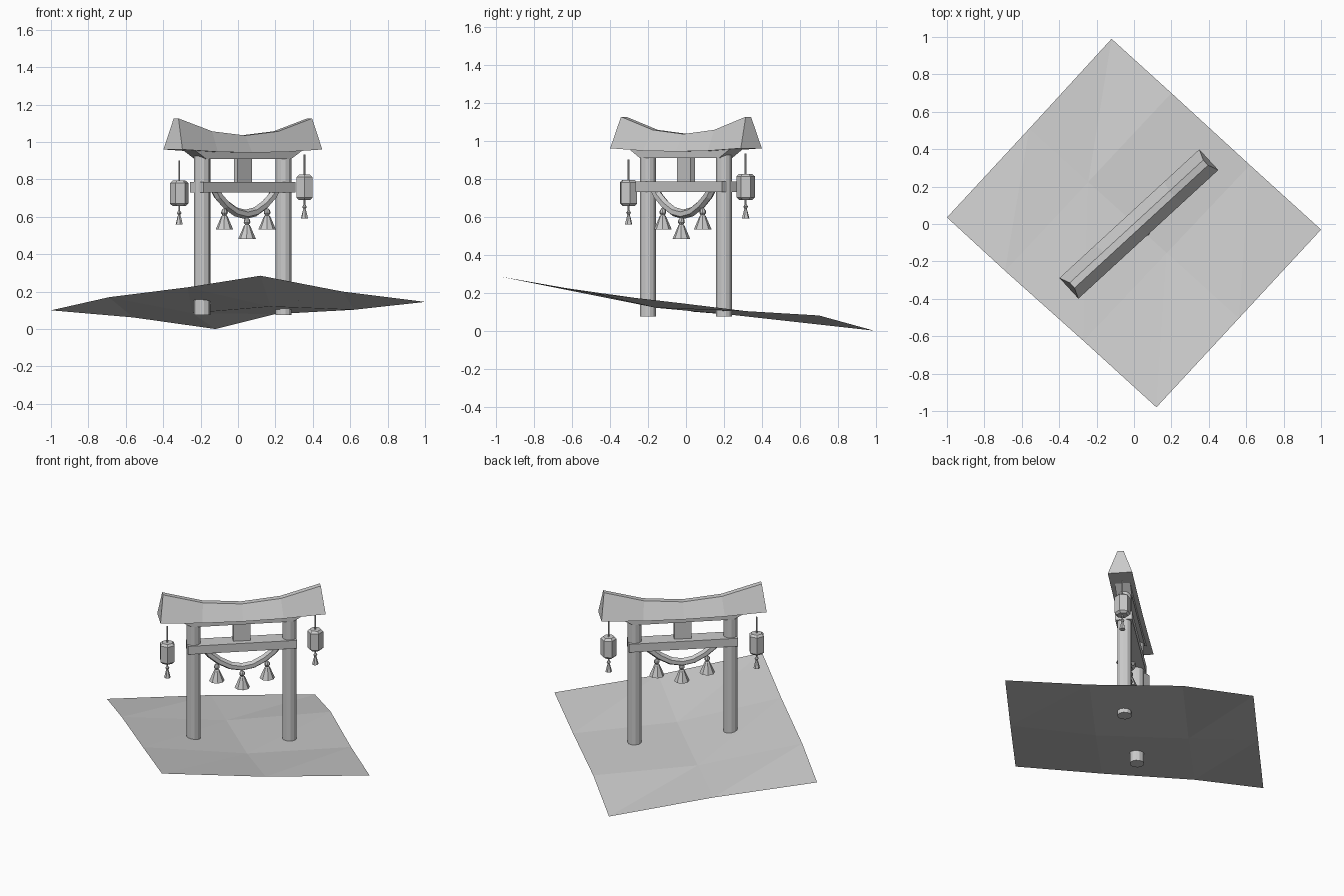
import bpy, bmesh, math
from mathutils import Matrix, Vector

if "Cube" in bpy.data.objects:
    bpy.data.objects.remove(bpy.data.objects["Cube"])

# the gate stands diagonally on its patch of ground; local x runs along the gate
GATE = Matrix.Translation((0.026, 0, 0)) @ Matrix.Rotation(math.radians(42.6), 4, 'Z')


def make(name, verts, faces, matrix=GATE):
    bm = bmesh.new()
    vs = [bm.verts.new(matrix @ Vector(v)) for v in verts]
    for f in faces:
        bm.faces.new([vs[i] for i in f])
    bmesh.ops.recalc_face_normals(bm, faces=bm.faces)
    mesh = bpy.data.meshes.new(name)
    bm.to_mesh(mesh)
    bm.free()
    ob = bpy.data.objects.new(name, mesh)
    bpy.context.collection.objects.link(ob)
    return ob


def loft(name, rings):
    """Skin a list of equal-sized closed rings and cap both ends."""
    n = len(rings[0])
    faces = [(r * n + i, r * n + (i + 1) % n, (r + 1) * n + (i + 1) % n, (r + 1) * n + i)
             for r in range(len(rings) - 1) for i in range(n)]
    faces += [tuple(range(n)), tuple((len(rings) - 1) * n + i for i in range(n))]
    return make(name, [v for ring in rings for v in ring], faces)


def turned(name, x, y, profile, sides, turn=0.0):
    """Faceted upright solid from (radius, z) pairs."""
    return loft(name, [[(x + r * math.cos(turn + math.tau * i / sides),
                         y + r * math.sin(turn + math.tau * i / sides), z)
                        for i in range(sides)] for r, z in profile])


def beam(name, x_low, x_high, y, z0, z1):
    rings = [[(-x, -y, z), (x, -y, z), (x, y, z), (-x, y, z)]
             for x, z in ((x_low, z0), (x_high, z1))]
    return loft(name, rings)


# ground: gently folded sheet, 3 x 2 cells
ground = [(-1, .035, .10), (-.69, -.25, .17), (-.27, -.625, .223), (.12, -.98, .285),
          (-.56, .51, .062), (-.245, .225, .085), (.175, -.155, .12), (.56, -.505, .20),
          (-.12, .99, 0), (.2, .70, .08), (.62, .315, .103), (1, -.03, .145)]
cells = []
for r in range(2):
    for c in range(3):
        a = r * 4 + c
        cells += [(a, a + 1, a + 4), (a + 1, a + 5, a + 4)]
sheet = make("ground", ground, cells, Matrix())
if sheet.data.polygons[0].normal.z < 0:
    sheet.data.flip_normals()

# pillars
for side, s in (("left", -1), ("right", 1)):
    turned(side + "_pillar", s * .295, 0, [(.044, .075), (.044, .925)], 12)

# beams and centre strut
beam("tie_beam", .335, .335, .052, .73, .785)
beam("upper_beam", .31, .39, .047, .91, .955)
beam("centre_strut", .052, .052, .015, .78, .93)

# curved roof: (x at eave, x at ridge, eave height, ridge height)
half = [(.25, .24, .947, 1.057), (.508, .485, .96, 1.126)]
stations = [(-a, -b, e, r) for a, b, e, r in reversed(half)] + [(0, 0, .943, 1.035)] + half
loft("roof", [[(a, -.075, e), (a, .075, e), (b, .019, r), (b, -.019, r)]
              for a, b, e, r in stations])

# hanging rope: six-sided swag under the tie beam
right = [(.07, .626), (.14, .664), (.195, .71), (.235, .765)]
path = [(-x, z) for x, z in reversed(right)] + [(0, .613)] + right
rings = []
for i, (x, z) in enumerate(path):
    p, q = path[max(i - 1, 0)], path[min(i + 1, len(path) - 1)]
    d = Vector((q[0] - p[0], q[1] - p[1])).normalized()
    ring = []
    for k in range(6):
        t = math.tau * k / 6
        w = .025 * math.cos(t)
        ring.append((x - d.y * w, -.02 + .025 * math.sin(t), z + d.x * w))
    rings.append(ring)
loft("rope", rings)

# rope tassels
for name, x, y, z in (("left", -.155, -.023, .62), ("centre", 0, -.033, .57),
                      ("right", .155, -.023, .62)):
    turned(name + "_tassel", x, y,
           [(.006, z + .025), (.016, z + .013), (.018, z), (.010, z - .012),
            (.016, z - .016), (.047, z - .088)], 8)

# lanterns with cord, bead and small tassel
for side, x, z, turn in (("left", -.455, .725, 25), ("right", .455, .757, 47.4)):
    y, t = .008, math.radians(turn)
    turned(side + "_lantern", x, y,
           [(.035, z - .068), (.049, z - .055), (.049, z + .055), (.035, z + .068)], 6, t)
    turned(side + "_lantern_cord", x, y, [(.005, z - .1), (.005, z + .175)], 6)
    turned(side + "_lantern_bead", x, y,
           [(.005, z - .092), (.013, z - .104), (.005, z - .117)], 6)
    turned(side + "_lantern_tassel", x, y, [(.006, z - .115), (.011, z - .13), (.02, z - .167)], 6)
